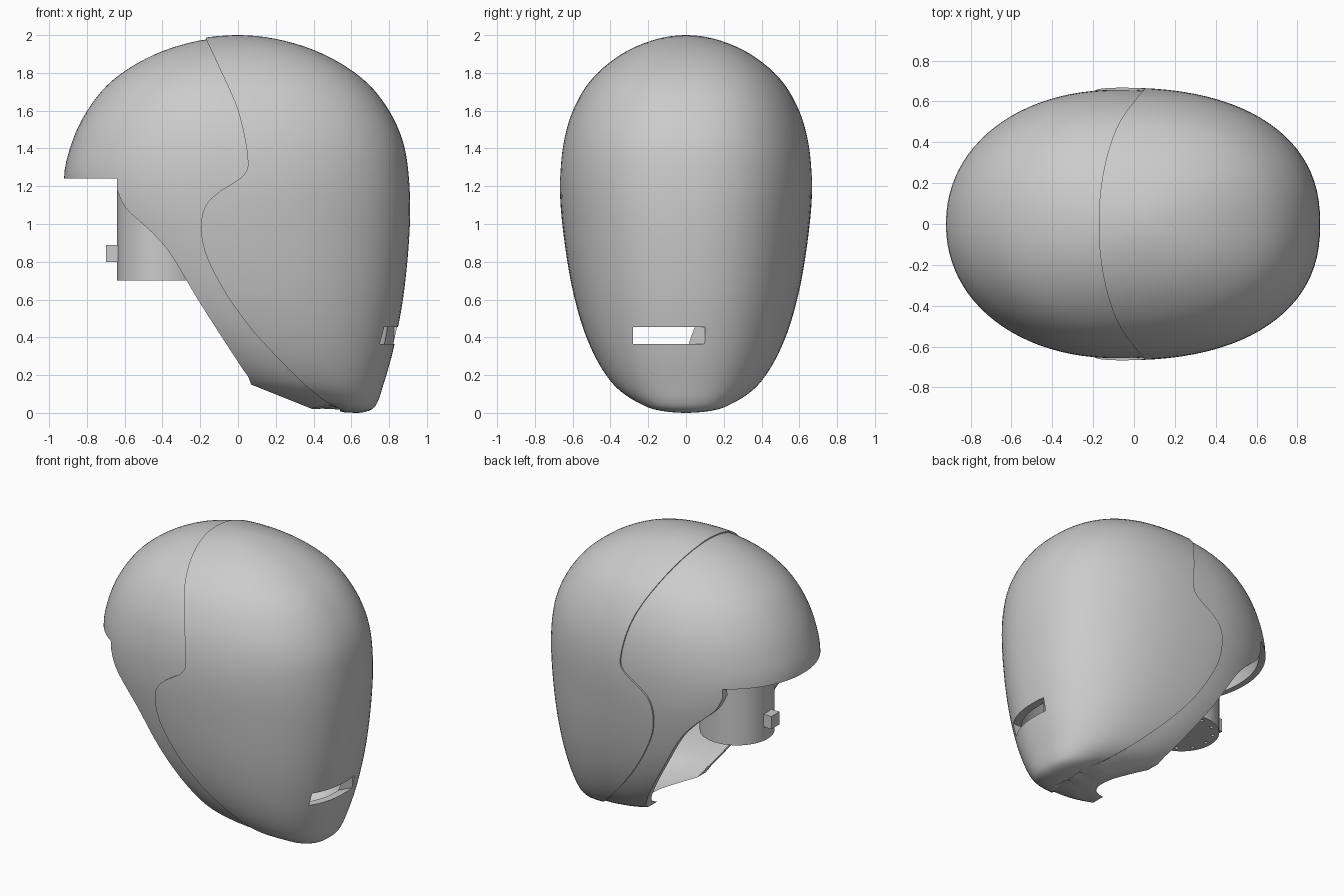
import bpy, bmesh, math
from mathutils import Vector

cube = bpy.data.objects.get("Cube")
if cube:
    bpy.data.objects.remove(cube, do_unlink=True)

grey = bpy.data.materials.new("plain_grey")
grey.use_nodes = True
colour = (0.6, 0.6, 0.6, 1)
grey.diffuse_color = colour
grey.node_tree.nodes["Principled BSDF"].inputs["Base Color"].default_value = colour

# Head sections: height, front x, back x, widest x, half width
SECTIONS = [
    (0, .63, .63, .63, 0), (.02, .71, .29, .57, .175), (.06, .74, .12, .48, .265),
    (.15, .77, -.17, .3, .385), (.37, .83, -.5, .12, .515), (.65, .88, -.75, 0, .6),
    (1, .91, -.89, -.08, .655), (1.24, .905, -.93, -.08, .668),
    (1.43, .875, -.89, -.08, .65), (1.6, .8, -.81, -.08, .6),
    (1.76, .67, -.68, -.06, .505), (1.9, .45, -.46, -.04, .34),
    (1.98, .2, -.21, -.02, .15), (2, 0, 0, 0, 0)]
SEAM = [(-.17, 1.98), (-.1, 1.83), (0, 1.6), (.05, 1.36), (.03, 1.26), (-.1, 1.17),
        (-.17, 1.1), (-.195, 1), (-.18, .87), (-.12, .73), (-.03, .58), (.1, .41),
        (.3, .2), (.45, .07), (.54, .02)]
REAR_EDGE = [(-.64, 1.18), (-.59, 1.08), (-.45, .95), (-.35, .83), (-.2, .58),
             (0, .27), (.055, .19)]


def make(name, bm):
    mesh = bpy.data.meshes.new(name)
    bm.to_mesh(mesh)
    bm.free()
    obj = bpy.data.objects.new(name, mesh)
    bpy.context.collection.objects.link(obj)
    mesh.materials.append(grey)
    return obj


def spline(points, steps=6):
    pts = [Vector(p) for p in points]
    out = []
    for i in range(len(pts) - 1):
        a, b = pts[max(i - 1, 0)], pts[i]
        c, d = pts[i + 1], pts[min(i + 2, len(pts) - 1)]
        for k in range(steps):
            t = k / steps
            out.append(b + t * (c - a) / 2 + t * t * (a - 2.5 * b + 2 * c - d / 2)
                       + t ** 3 * (1.5 * (b - c) + (d - a) / 2))
    return out + [pts[-1]]


def section(z):
    # interpolate in angle so both ends stay round
    angle = lambda h: math.acos(max(-1, min(1, 1 - h)))
    n = len(SECTIONS)
    i = min(n - 2, max(k for k in range(n - 1) if SECTIONS[k][0] <= z + 1e-9))
    a, b, c, d = (SECTIONS[max(0, min(n - 1, j))] for j in (i - 1, i, i + 1, i + 2))
    ta, tb, tc, td = (angle(r[0]) for r in (a, b, c, d))
    s = tc - tb
    u = (angle(z) - tb) / s
    values = []
    for j in range(1, 5):
        m0 = (c[j] - a[j]) / (tc - ta) * s
        m1 = (d[j] - b[j]) / (td - tb) * s
        values.append((2*u**3 - 3*u*u + 1) * b[j] + (u**3 - 2*u*u + u) * m0
                      + (3*u*u - 2*u**3) * c[j] + (u**3 - u*u) * m1)
    return values


def head_point(z, turn):
    front, back, mid, half = section(z)
    c, s = math.cos(turn), math.sin(turn)
    power = 2 / 2.35 if c > 0 else 2 / 2.1
    reach = front - mid if c > 0 else mid - back
    x = mid + reach * math.copysign(abs(c) ** power, c)
    y = half * math.copysign(abs(s) ** power, s)
    # small hollow just ahead of the chin lip
    if z < .06:
        z += .025 * (1 - z / .06) * math.exp(-((x - .5) / .04) ** 2)
    return Vector((x, y, z))


def add_layer(bm, scale, around=96, rings=64):
    centre = Vector((-.02, 0, 1))

    def vert(p):
        q = p - centre
        return bm.verts.new(centre + Vector(q[i] * scale[i] for i in range(3)))

    bottom, top = vert(head_point(0, 0)), vert(Vector((0, 0, 2)))
    rows = [[vert(head_point(1 - math.cos(math.pi * r / rings), math.tau * k / around))
             for k in range(around)] for r in range(1, rings)]
    faces = []
    for k in range(around):
        n = (k + 1) % around
        faces.append(bm.faces.new((bottom, rows[0][n], rows[0][k])))
        faces.append(bm.faces.new((top, rows[-1][k], rows[-1][n])))
        for lo, hi in zip(rows, rows[1:]):
            faces.append(bm.faces.new((lo[k], lo[n], hi[n], hi[k])))
    return faces


def hollow_head(name, outer, thickness):
    bm = bmesh.new()
    add_layer(bm, outer)
    inner = add_layer(bm, [o - thickness / r for o, r in zip(outer, (.9, .66, 1))])
    bmesh.ops.reverse_faces(bm, faces=inner)
    return make(name, bm)


def prism(name, points, low, high, upright=False):
    bm = bmesh.new()
    place = (lambda p, h: (p[0], p[1], h)) if upright else (lambda p, h: (p[0], h, p[1]))
    face = bm.faces.new([bm.verts.new(place(p, low)) for p in points])
    moved = bmesh.ops.extrude_face_region(bm, geom=[face])["geom"]
    shift = Vector(place((0, 0), high - low))
    bmesh.ops.translate(bm, vec=shift, verts=[v for v in moved if isinstance(v, bmesh.types.BMVert)])
    bmesh.ops.recalc_face_normals(bm, faces=bm.faces)
    return make(name, bm)


def cut(obj, cutter, operation="DIFFERENCE"):
    mod = obj.modifiers.new("cut", "BOOLEAN")
    mod.object, mod.operation, mod.solver = cutter, operation, "EXACT"
    bpy.context.view_layer.update()
    result = bpy.data.meshes.new_from_object(
        obj.evaluated_get(bpy.context.evaluated_depsgraph_get()))
    obj.modifiers.clear()
    obj.data = result


def smooth(obj, degrees=35):
    bpy.ops.object.select_all(action="DESELECT")
    obj.select_set(True)
    bpy.context.view_layer.objects.active = obj
    bpy.ops.object.shade_smooth_by_angle(angle=math.radians(degrees))


def cylinder(bm, x, y, radius, low, high, sides):
    made = bmesh.ops.create_cone(bm, cap_ends=True, segments=sides, radius1=radius,
                                 radius2=radius, depth=high - low)
    bmesh.ops.translate(bm, vec=(x, y, (low + high) / 2), verts=made["verts"])


# Cutters
seam = [tuple(p) for p in spline(SEAM)]
front_cutter = prism("front_cutter", [(-.17, 2.3)] + seam + [(.56, -.3), (1.3, -.3), (1.3, 2.3)], -1, 1)
edge = [tuple(p) for p in spline(REAR_EDGE)]
opening_cutter = prism("opening_cutter", [(-1.3, 1.24), (-.64, 1.24)] + edge
                       + [(.07, .15), (.42, .01), (.42, -.3), (-1.3, -.3)], -1, 1)
slot_cutter = prism("slot_cutter", [(.97, .1), (.825, .1), (.775, .015), (.6, .015),
                                    (.6, -.28), (.97, -.28)], .365, .455, upright=True)

# Face shell with its slot
face_shell = hollow_head("face_shell", (1, 1, 1), .05)
cut(face_shell, front_cutter, "INTERSECT")
cut(face_shell, slot_cutter)
smooth(face_shell)

# Rear shell, set slightly inside the face shell
rear_shell = hollow_head("rear_shell", (.99, .984, .99), .04)
cut(rear_shell, front_cutter)
cut(rear_shell, opening_cutter)
smooth(rear_shell)

# Neck with a ring of screw holes underneath
bm = bmesh.new()
cylinder(bm, -.4, 0, .24, .7, 1.35, 64)
neck = make("neck", bm)
bm = bmesh.new()
for k in range(12):
    a = math.tau * k / 12
    cylinder(bm, -.4 + .2 * math.cos(a), .2 * math.sin(a), .012, .6, .73, 12)
hole_cutter = make("hole_cutter", bm)
cut(neck, hole_cutter)
smooth(neck)

# Connector block on the back of the neck
prism("connector_block", [(-.7, -.045), (-.6, -.045), (-.6, .045), (-.7, .045)], .8, .89, upright=True)

for helper in (front_cutter, opening_cutter, slot_cutter, hole_cutter):
    bpy.data.objects.remove(helper, do_unlink=True)
